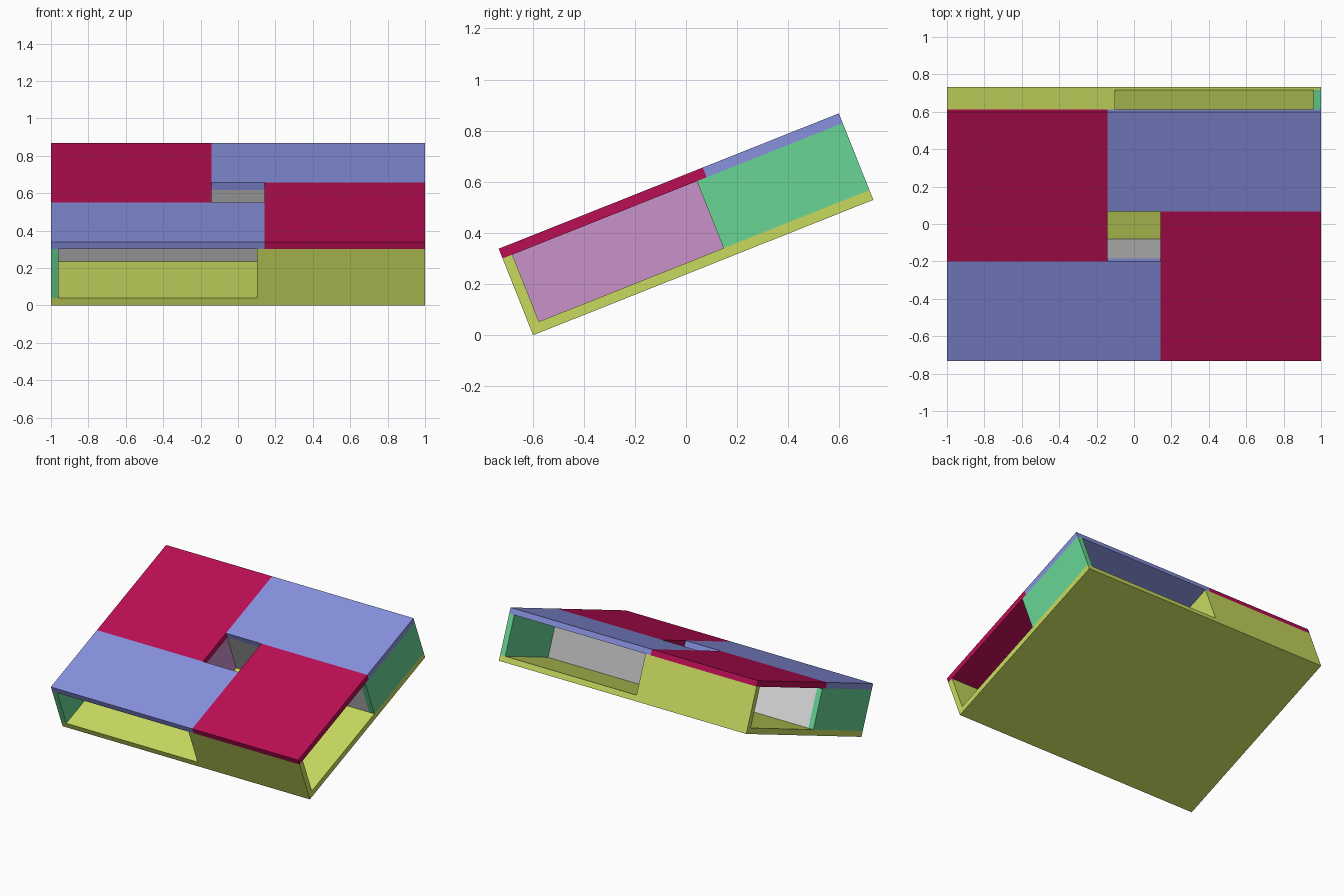
import bpy, bmesh, math
from mathutils import Matrix, Vector

if "Cube" in bpy.data.objects:
    bpy.data.objects.remove(bpy.data.objects["Cube"])


def material(name, rgb):
    m = bpy.data.materials.new(name)
    lin = [((c / 255 + 0.055) / 1.055) ** 2.4 for c in rgb]
    m.diffuse_color = (*lin, 1)
    m.use_nodes = True
    m.node_tree.nodes["Principled BSDF"].inputs["Base Color"].default_value = m.diffuse_color
    return m


OLIVE = material("olive", (200, 218, 95))
CRIMSON = material("crimson", (186, 14, 84))
BLUE = material("periwinkle", (135, 145, 222))
GREEN = material("green", (104, 213, 149))
GREY = material("grey", (181, 181, 181))
PALE = material("pale_grey", (225, 225, 225))
MAUVE = material("mauve", (202, 145, 202))

T = 0.041            # panel thickness
L, H = 0.716, 0.364  # half depth and height before tilting
C = 0.143            # half width of the central shaft
TOP = H - T

# The whole tray is tilted up toward the back
angle = math.radians(21.7)
cy = -0.5 * (2 * L * math.cos(angle) - H * math.sin(angle))
tilt = (Matrix.Translation((0, cy, 0)) @ Matrix.Rotation(angle, 4, 'X')
        @ Matrix.Translation((0, L, 0)))


def panel(name, x0, x1, y0, y1, z0, z1, mat):
    """Box between two corners, tilted with the tray."""
    bm = bmesh.new()
    bmesh.ops.create_cube(bm, size=1)
    for v in bm.verts:
        v.co = tilt @ Vector(((x0 + x1) / 2 + v.co.x * (x1 - x0),
                              (y0 + y1) / 2 + v.co.y * (y1 - y0),
                              (z0 + z1) / 2 + v.co.z * (z1 - z0)))
    me = bpy.data.meshes.new(name)
    bm.to_mesh(me)
    bm.free()
    me.materials.append(mat)
    bpy.context.collection.objects.link(bpy.data.objects.new(name, me))


def pair(name, x0, x1, y0, y1, z0, z1, mat):
    """Panel and its half-turn twin about the central shaft."""
    panel(name + "_a", x0, x1, y0, y1, z0, z1, mat)
    panel(name + "_b", -x1, -x0, -y1, -y0, z0, z1, mat)


# Base
panel("floor", -1, 1, -L, L, 0, T, OLIVE)

# Pinwheel lid around the open shaft
pair("wide_lid", -1, C, -L, -C, TOP, H, BLUE)
pair("deep_lid", C, 1, -L, C, TOP, H, CRIMSON)

# Outer walls, each leaving an opening beside it
pair("long_wall", C - T, 1, -L, -L + T, T, TOP, OLIVE)
pair("side_wall", -1, -1 + T, -L, -C + T, T, TOP, GREEN)

# Compartment backs, which also line the shaft
pair("wide_back", -1 + T, C, -C - T, -C, T, TOP, GREY)
pair("deep_back", C, C + T, -L + T, C, T, TOP, MAUVE)

# Compartment end walls
pair("wide_end", C - T, C, -L + T, -C - T, T, TOP, OLIVE)
pair("deep_end", C + T, 1 - T, C - T, C, T, TOP, PALE)
